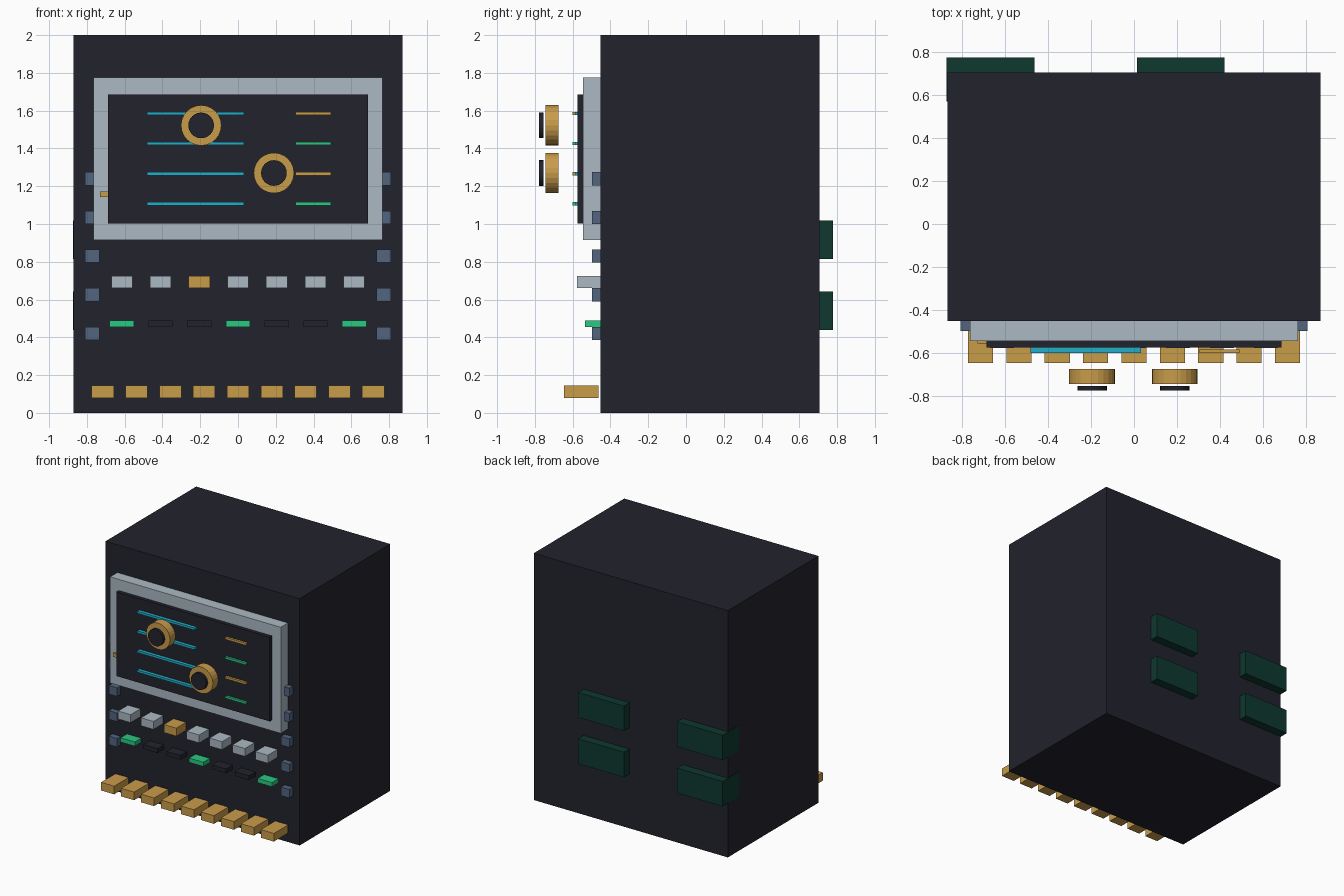
import bpy
import math

cube = bpy.data.objects.get("Cube")
if cube:
    bpy.data.objects.remove(cube, do_unlink=True)


def material(name, rgb):
    """Flat material from 0-255 display values, stored as linear."""
    lin = [(c / 255 / 12.92) if c < 11 else ((c / 255 + 0.055) / 1.055) ** 2.4 for c in rgb]
    m = bpy.data.materials.new(name)
    m.use_nodes = True
    m.diffuse_color = (*lin, 1)
    bsdf = m.node_tree.nodes["Principled BSDF"]
    bsdf.inputs["Base Color"].default_value = (*lin, 1)
    return m


CHARCOAL = material("charcoal", (34, 34, 45))
SILVER = material("silver", (171, 185, 195))
AMBER = material("amber", (201, 156, 74))
GREEN = material("green", (42, 200, 130))
CYAN = material("cyan", (34, 174, 200))
STEEL = material("steel_blue", (82, 101, 127))
PINE = material("pine", (14, 56, 47))


def box(name, mat, x, y, z):
    """Box from (min, max) ranges on each axis."""
    ranges = (x, y, z)
    bpy.ops.mesh.primitive_cube_add(size=1, location=[(a + b) / 2 for a, b in ranges])
    ob = bpy.context.object
    ob.name = name
    ob.scale = [b - a for a, b in ranges]
    bpy.ops.object.transform_apply(location=False, rotation=False, scale=True)
    ob.data.materials.append(mat)
    return ob


def disc(name, mat, radius, x, z, y0, y1):
    """Cylinder whose axis runs front to back."""
    bpy.ops.mesh.primitive_cylinder_add(
        vertices=24, radius=radius, depth=y1 - y0,
        location=(x, (y0 + y1) / 2, z), rotation=(math.pi / 2, 0, 0))
    ob = bpy.context.object
    ob.name = name
    ob.data.materials.append(mat)
    return ob


def around(centre, size):
    return (centre - size / 2, centre + size / 2)


# Cabinet, display frame and display
box("cabinet", CHARCOAL, (-0.87, 0.87), (-0.453, 0.707), (0, 2))
box("display_frame", SILVER, (-0.765, 0.765), (-0.545, -0.453), (0.915, 1.775))
box("display", CHARCOAL, (-0.687, 0.687), (-0.575, -0.543), (1.003, 1.685))
box("frame_tab", AMBER, (-0.73, -0.65), (-0.558, -0.54), (1.142, 1.172))

# Readout lines on the display
for i in range(4):
    z = around(1.585 - i * 0.159, 0.018)
    box(f"long_readout_{i}", CYAN, (-0.483, 0.033), (-0.602, -0.574), z)
    box(f"short_readout_{i}", (AMBER, GREEN)[i % 2], (0.305, 0.493), (-0.602, -0.584), z)

# Dials with dark caps
for i, (x, z) in enumerate([(-0.195, 1.522), (0.19, 1.27)]):
    disc(f"dial_{i}", AMBER, 0.107, x, z, -0.745, -0.675)
    disc(f"dial_cap_{i}", CHARCOAL, 0.068, x, z, -0.777, -0.755)

# Studs down both edges
for side, label in ((1, "left"), (-1, "right")):
    for i in range(5):
        box(f"{label}_stud_{i}", STEEL, around(side * 0.772, 0.075),
            (-0.498, -0.453), around(1.24 - i * 0.205, 0.07))

# Button row and lamp row
for i in range(7):
    x = (i - 3) * 0.205
    box(f"button_{i}", AMBER if i == 2 else SILVER,
        around(x, 0.112), (-0.577, -0.453), (0.66, 0.725))
    box(f"lamp_{i}", GREEN if i % 3 == 0 else CHARCOAL,
        around(x, 0.128), (-0.535, -0.453), (0.455, 0.49))

# Bottom row of keys
for i in range(9):
    box(f"key_{i}", AMBER, around((i - 4) * 0.179, 0.117), (-0.647, -0.463), (0.08, 0.146))

# Rear blocks, one column wrapping the corner
for i, z in enumerate([(0.44, 0.643), (0.815, 1.018)]):
    box(f"rear_corner_block_{i}", PINE, (-0.873, -0.463), (0.57, 0.777), z)
    box(f"rear_middle_block_{i}", PINE, (0.013, 0.423), (0.57, 0.777), z)
